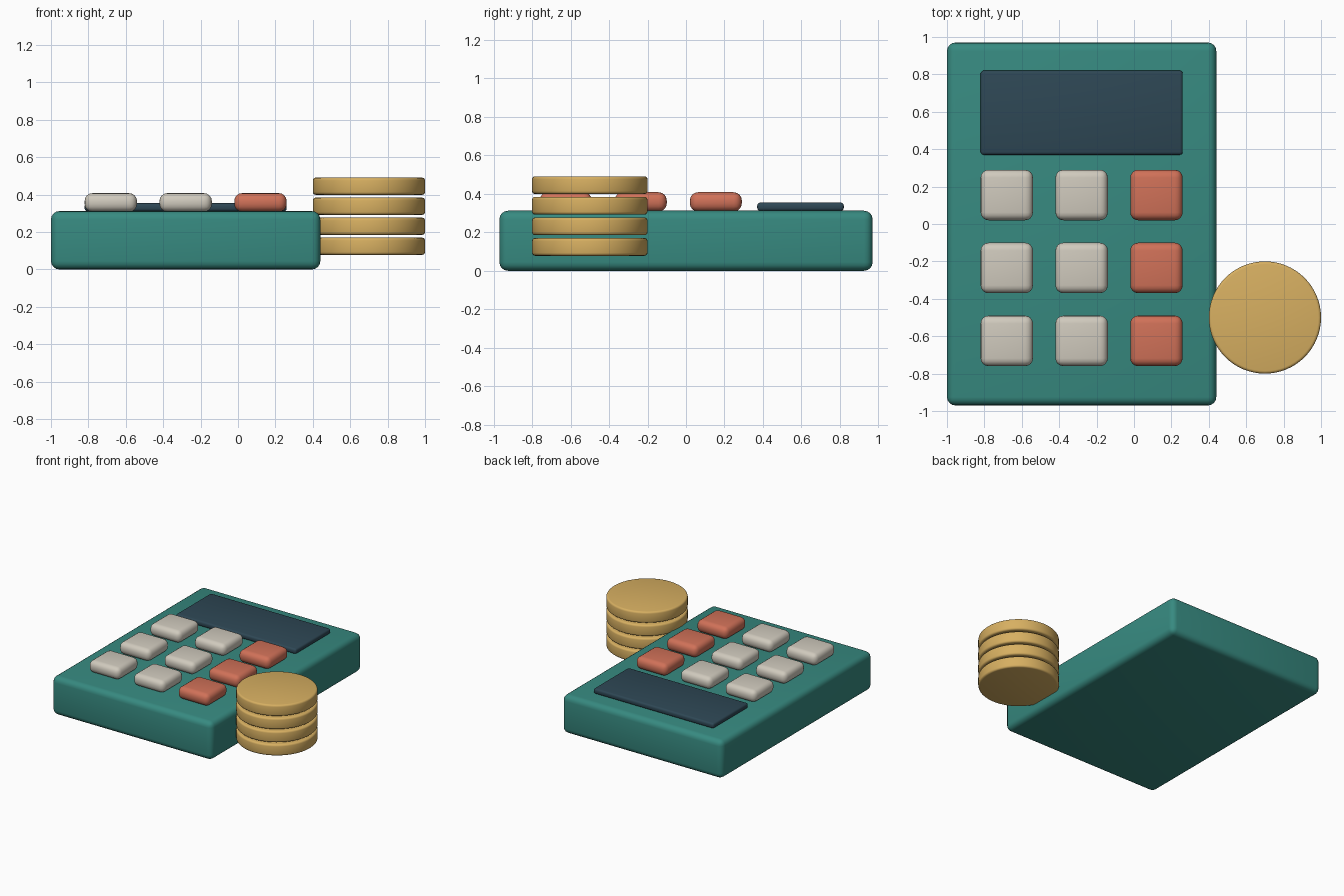
import bpy
import math

if "Cube" in bpy.data.objects:
    bpy.data.objects.remove(bpy.data.objects["Cube"])


def material(name, rgb):
    m = bpy.data.materials.new(name)
    m.diffuse_color = (*rgb, 1)
    m.use_nodes = True
    m.node_tree.nodes["Principled BSDF"].inputs["Base Color"].default_value = m.diffuse_color
    return m


teal = material("teal", (0.038, 0.254, 0.217))
navy = material("dark navy", (0.027, 0.063, 0.09))
cream = material("cream", (0.63, 0.59, 0.51))
coral = material("coral", (0.63, 0.165, 0.098))
gold = material("gold", (0.68, 0.43, 0.12))


def finish(obj, name, mat, bevel, segments):
    """Name, colour, round the edges and smooth the active object."""
    obj.name = name
    obj.data.materials.append(mat)
    mod = obj.modifiers.new("rounded edges", 'BEVEL')
    mod.width = bevel
    mod.segments = segments
    mod.limit_method = 'ANGLE'
    mod.angle_limit = math.radians(40)
    bpy.ops.object.modifier_apply(modifier=mod.name)
    bpy.ops.object.shade_smooth_by_angle(angle=math.radians(35))


def rounded_box(name, x, y, z, mat, bevel, segments=4):
    """Box given by its (min, max) along each axis."""
    centre = [(a + b) / 2 for a, b in (x, y, z)]
    bpy.ops.mesh.primitive_cube_add(size=1, location=centre)
    obj = bpy.context.object
    obj.scale = [b - a for a, b in (x, y, z)]
    bpy.ops.object.transform_apply(location=False, rotation=False, scale=True)
    finish(obj, name, mat, bevel, segments)


# Calculator case and display
rounded_box("case", (-1, 0.44), (-0.97, 0.97), (0, 0.312), teal, 0.045)
rounded_box("display", (-0.82, 0.26), (0.37, 0.82), (0.311, 0.354), navy, 0.015, 3)

# Keypad: three columns by three rows, right column coloured
for row in range(3):
    for col in range(3):
        x = -0.68 + 0.40 * col
        y = 0.155 - 0.39 * row
        rounded_box(f"key_{row + 1}_{col + 1}", (x - 0.14, x + 0.14),
                    (y - 0.135, y + 0.135), (0.308, 0.408),
                    coral if col == 2 else cream, 0.042)

# Stack of coins
for i in range(4):
    bpy.ops.mesh.primitive_cylinder_add(vertices=64, radius=0.3, depth=0.092,
                                        location=(0.7, -0.5, 0.124 + 0.107 * i))
    finish(bpy.context.object, f"coin_{i + 1}", gold, 0.015, 3)
